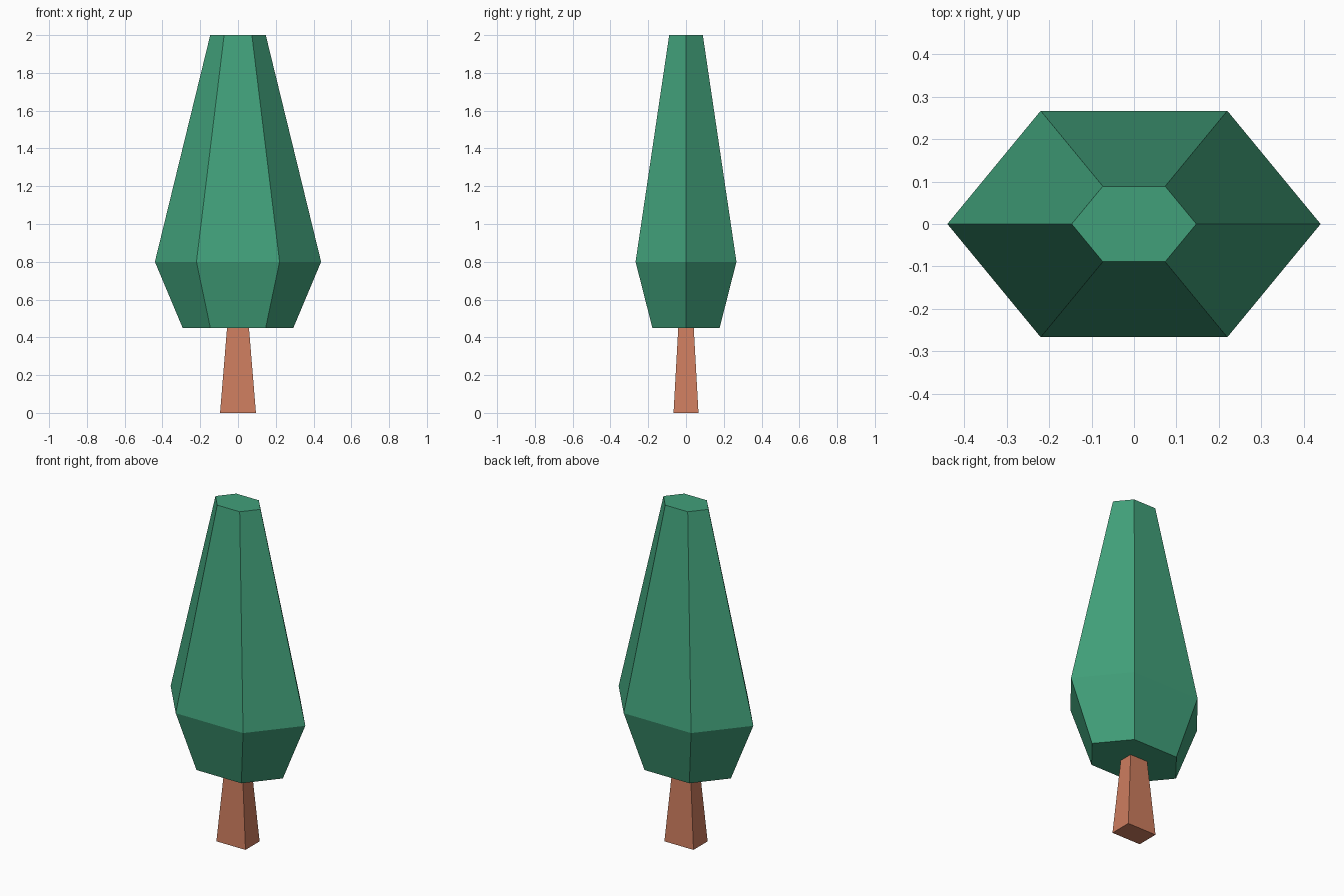
import bpy, bmesh, math

if "Cube" in bpy.data.objects:
    bpy.data.objects.remove(bpy.data.objects["Cube"])


def material(name, colour):
    m = bpy.data.materials.new(name)
    m.diffuse_color = (*colour, 1)
    m.use_nodes = True
    m.node_tree.nodes["Principled BSDF"].inputs["Base Color"].default_value = m.diffuse_color
    return m


def loft(name, rings, mat):
    """Closed solid through a stack of horizontal rings of points."""
    bm = bmesh.new()
    loops = [[bm.verts.new(p) for p in ring] for ring in rings]
    for low, high in zip(loops, loops[1:]):
        n = len(low)
        for i in range(n):
            j = (i + 1) % n
            bm.faces.new((low[i], low[j], high[j], high[i]))
    bm.faces.new(loops[0][::-1])
    bm.faces.new(loops[-1])
    bmesh.ops.recalc_face_normals(bm, faces=bm.faces)
    mesh = bpy.data.meshes.new(name)
    bm.to_mesh(mesh)
    bm.free()
    mesh.materials.append(mat)
    obj = bpy.data.objects.new(name, mesh)
    bpy.context.collection.objects.link(obj)
    return obj


def hexagon(rx, ry, z):
    # corners point along x, flat sides face front and back
    s = math.sin(math.pi / 3)
    return [(rx * math.cos(i * math.pi / 3), ry / s * math.sin(i * math.pi / 3), z)
            for i in range(6)]


def rectangle(hx, hy, z):
    return [(-hx, -hy, z), (hx, -hy, z), (hx, hy, z), (-hx, hy, z)]


green = material("leaf green", (0.053, 0.352, 0.195))
brown = material("bark brown", (0.61, 0.205, 0.114))

# Tapered rectangular trunk
loft("trunk", [rectangle(0.095, 0.066, 0), rectangle(0.058, 0.041, 0.45)], brown)

# Six-sided foliage, widest low down, with a flat top
loft("foliage", [hexagon(0.293, 0.178, 0.45),
                 hexagon(0.44, 0.267, 0.80),
                 hexagon(0.147, 0.089, 2.0)], green)
